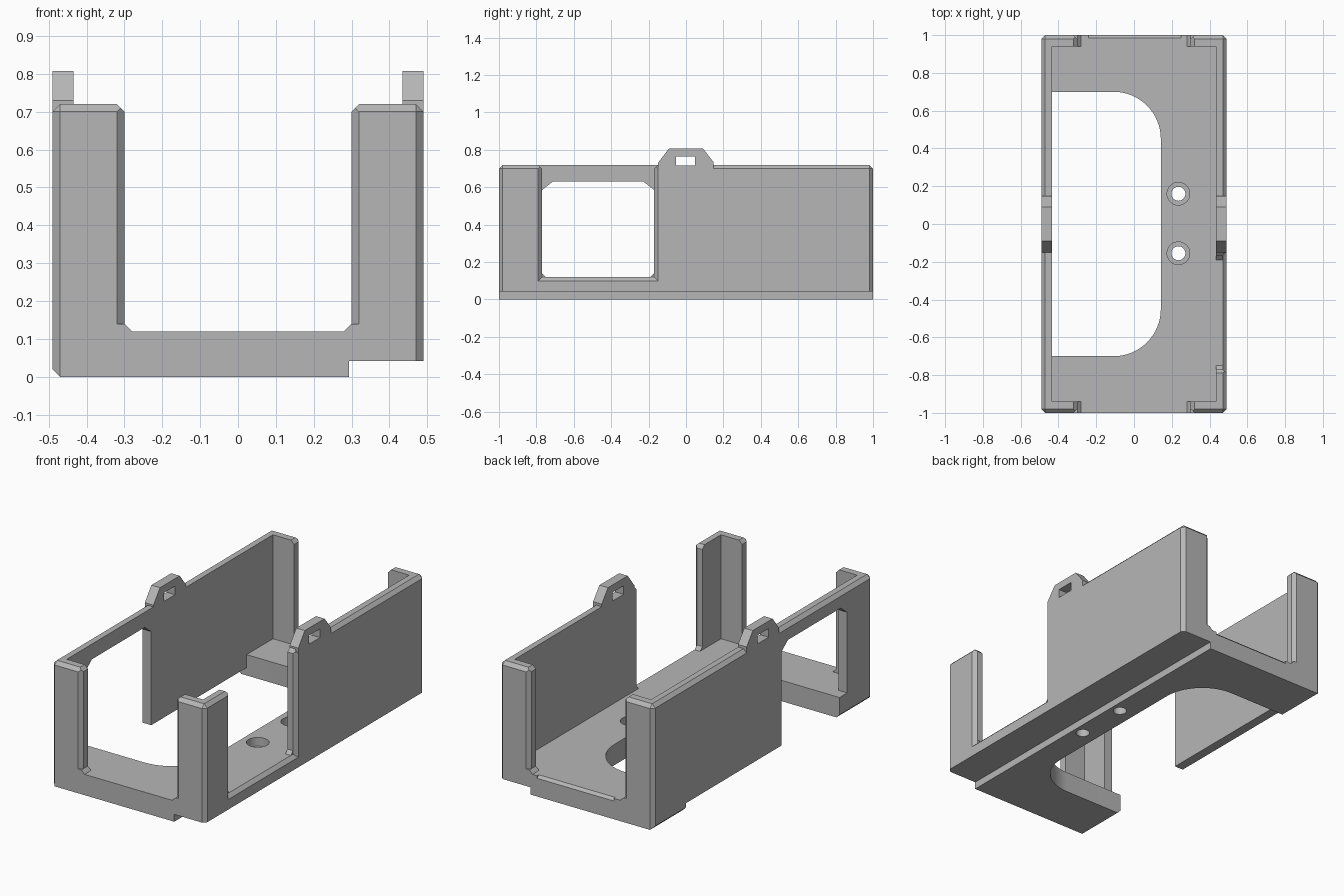
import bpy, bmesh, math

if "Cube" in bpy.data.objects:
    bpy.data.objects.remove(bpy.data.objects["Cube"])

C = 0.02                                   # edge chamfer
X, Y, H = 0.49, 1.0, 0.72                  # outer half width, half length, height
XI, YI, FLOOR = 0.435, 0.94, 0.12          # inner faces and floor level

grey = bpy.data.materials.new("plain grey")
grey.diffuse_color = (0.47, 0.47, 0.47, 1)
grey.use_nodes = True
grey.node_tree.nodes["Principled BSDF"].inputs["Base Color"].default_value = grey.diffuse_color


def add_object(name, bm):
    bmesh.ops.recalc_face_normals(bm, faces=bm.faces)
    mesh = bpy.data.meshes.new(name)
    bm.to_mesh(mesh)
    bm.free()
    ob = bpy.data.objects.new(name, mesh)
    mesh.materials.append(grey)
    bpy.context.collection.objects.link(ob)
    return ob


def loft(name, axis, a, b, prof_a, prof_b=None):
    """Solid between two matching profiles standing at a and b along an axis."""
    place = {"x": lambda t, p: (t, p[0], p[1]),
             "y": lambda t, p: (p[0], t, p[1]),
             "z": lambda t, p: (p[0], p[1], t)}[axis]
    bm = bmesh.new()
    va = [bm.verts.new(place(a, p)) for p in prof_a]
    vb = [bm.verts.new(place(b, p)) for p in (prof_b or prof_a)]
    bm.faces.new(va)
    bm.faces.new(vb[::-1])
    n = len(va)
    for i in range(n):
        bm.faces.new((va[i], va[(i + 1) % n], vb[(i + 1) % n], vb[i]))
    return add_object(name, bm)


def rect(u0, u1, v0, v1):
    return [(u0, v0), (u1, v0), (u1, v1), (u0, v1)]


def circle(cx, cy, r, n=32):
    return [(cx + r * math.cos(2 * math.pi * i / n),
             cy + r * math.sin(2 * math.pi * i / n)) for i in range(n)]


def combine(target, tool, operation="DIFFERENCE"):
    mod = target.modifiers.new("join", "BOOLEAN")
    mod.operation, mod.solver, mod.object = operation, "EXACT", tool
    bpy.context.view_layer.objects.active = target
    bpy.ops.object.modifier_apply(modifier=mod.name)
    bpy.data.objects.remove(tool)


def notch(u0, u1, z0, top=0.78):
    """Open-topped slot: small fillets at the bottom, flared at the rim."""
    f = top - (H - C)
    return [(u0 + C, z0), (u1 - C, z0), (u1, z0 + C), (u1, H - C),
            (u1 + f, top), (u0 - f, top), (u0, H - C), (u0, z0 + C)]


def flare(u0, u1, z0, d, sill):
    """Slot outline grown by d, for the chamfer on the outer face."""
    return rect(u0 - d, u1 + d, z0 - (d if sill else 0), 0.8)


# Outer shell with chamfered corners, rim and lower left edge
bm = bmesh.new()
bmesh.ops.create_cube(bm, size=1)
for v in bm.verts:
    v.co = (v.co.x * 2 * X, v.co.y * 2 * Y, (v.co.z + 0.5) * H)
edges = []
for e in bm.edges:
    p, q = (v.co for v in e.verts)
    m = (p + q) / 2
    if abs(p.z - q.z) > 0.1 or m.z > H - 0.01 or (m.z < 0.01 and m.x < -0.4):
        edges.append(e)
bmesh.ops.bevel(bm, geom=edges, offset=C, segments=1, affect="EDGES")
body = add_object("tray_body", bm)

# Inside space, and the raised strip under the right wall
combine(body, loft("inside_cut", "z", FLOOR, 1, rect(-XI, XI, -YI, YI)))
combine(body, loft("step_cut", "y", -2, 2, rect(0.293, 1, -1, 0.042)))

# Front and back openings with chamfered post edges
for s in (-1, 1):
    combine(body, loft("end_cut", "y", s * 0.9, s * 1.1, notch(-0.30, 0.30, FLOOR)))
    combine(body, loft("end_flare", "y", s * (Y - C), s * (Y + C),
                       flare(-0.30, 0.30, FLOOR + C, 0, False),
                       flare(-0.30, 0.30, FLOOR + C, 2 * C, False)))

# Thin chamfer on the back edge of the floor
combine(body, loft("back_edge_cut", "x", -0.24, 0.25,
                   [(0.985, 0.13), (0.985, 0.12), (1.0, 0.105), (1.05, 0.105), (1.05, 0.13)]))

# Open gap in the right wall
combine(body, loft("gap_cut", "x", 0.40, 0.6, notch(-0.77, -0.17, FLOOR)))
combine(body, loft("gap_flare", "x", X - C, X + C,
                   flare(-0.77, -0.17, FLOOR, 0, True),
                   flare(-0.77, -0.17, FLOOR, 2 * C, True)))

# Floor cutout with two round corners, continued under the left wall
R, N = 0.25, 16
outline = [(-XI, -0.7)]
for s, a0 in ((-1, -90), (1, 0)):
    for i in range(N + 1):
        a = math.radians(a0 + 90 * i / N)
        outline.append((0.142 - R + R * math.cos(a), s * (0.7 - R) + R * math.sin(a)))
outline.append((-XI, 0.7))
combine(body, loft("floor_cut", "z", -0.1, 0.2, outline))
combine(body, loft("under_wall_cut", "z", -0.1, 0.045, rect(-0.6, -0.40, -0.7, 0.7)))

# Left wall window, open at the bottom
combine(body, loft("window_cut", "x", -0.6, -0.40,
                   [(-0.77, FLOOR), (-0.7, FLOOR), (-0.7, -0.1), (-0.17, -0.1),
                    (-0.17, 0.585), (-0.23, 0.632), (-0.71, 0.632), (-0.77, 0.585)]))

# Counterbored screw holes
for y in (-0.155, 0.16):
    combine(body, loft("hole_cut", "z", -0.1, 0.3, circle(0.235, y, 0.037)))
    combine(body, loft("bore_cut", "z", 0.07, 0.3, circle(0.235, y, 0.06)))

# Slotted strap tabs on both walls
for s in (-1, 1):
    tab = loft("strap_tab", "x", s * XI, s * X,
               [(-0.15, 0.66), (0.147, 0.66), (0.147, 0.735), (0.09, 0.808),
                (-0.09, 0.808), (-0.15, 0.73)])
    combine(tab, loft("slot_cut", "x", s * 0.4, s * 0.6, rect(-0.053, 0.048, 0.715, 0.765)))
    # the wall rim under the slot keeps its height, so join then recut the slot
    combine(body, tab, "UNION")
    combine(body, loft("slot_cut", "x", s * 0.4, s * 0.6, rect(-0.053, 0.048, 0.715, 0.765)))

# Smooth the round walls, keep the chamfers sharp
bpy.ops.object.select_all(action="DESELECT")
body.select_set(True)
bpy.context.view_layer.objects.active = body
bpy.ops.object.shade_smooth_by_angle(angle=math.radians(25))
